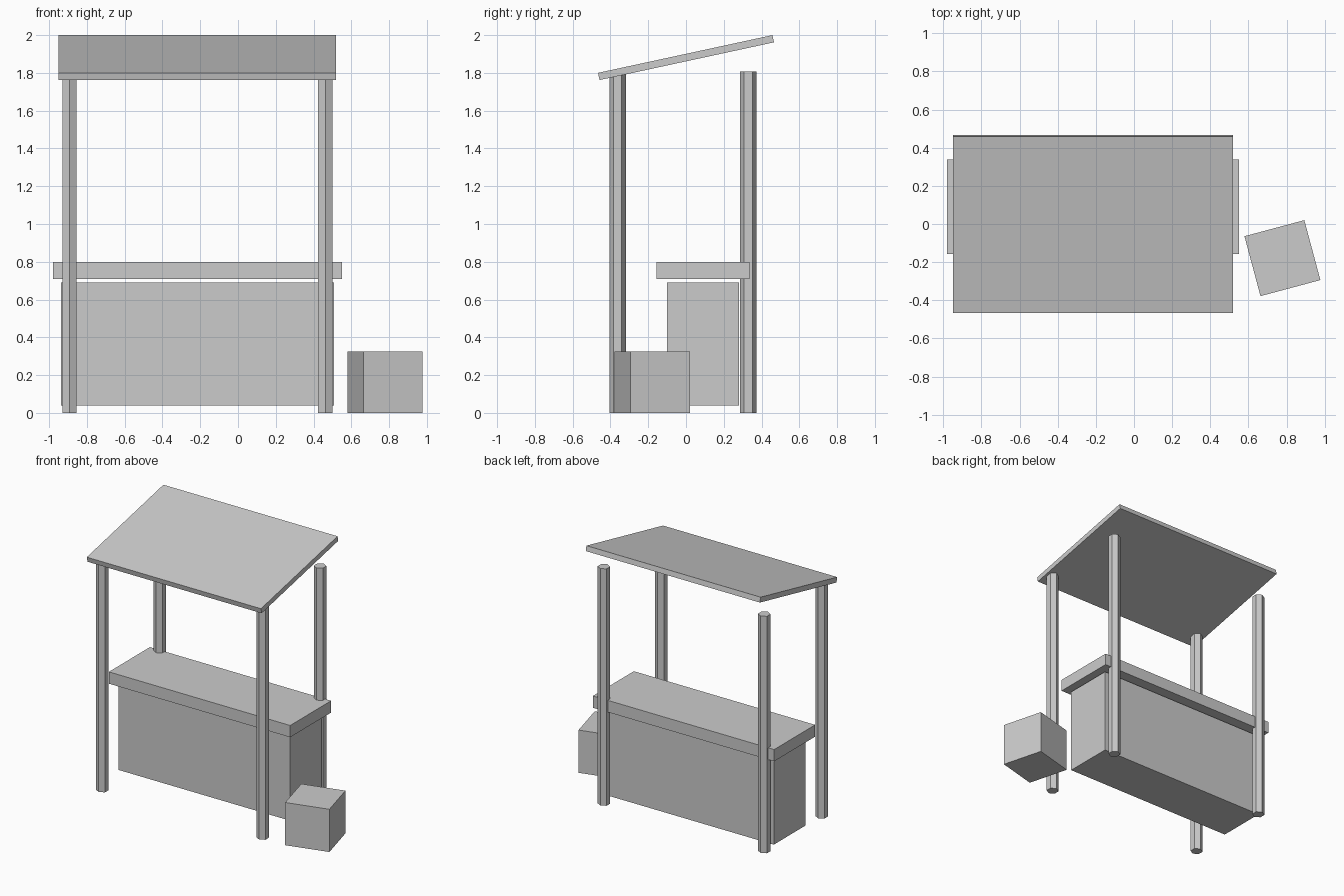
import bpy
import math

if "Cube" in bpy.data.objects:
    bpy.data.objects.remove(bpy.data.objects["Cube"])

CX = -0.215  # centre line of the stall


def box(name, center, size, rot=(0, 0, 0)):
    bpy.ops.mesh.primitive_cube_add(size=1, location=center, rotation=rot)
    ob = bpy.context.object
    ob.name = name
    ob.scale = size
    return ob


# counter body and slightly raised worktop
box("counter_body", (CX, 0.09, 0.365), (1.444, 0.38, 0.65))
box("counter_top", (CX, 0.09, 0.754), (1.53, 0.494, 0.09))

# four hexagonal posts, a corner facing front and back
POST_H = 1.808
for row, y in (("front", -0.362), ("back", 0.33)):
    for side, s in (("left", -1), ("right", 1)):
        bpy.ops.mesh.primitive_cylinder_add(
            vertices=6, radius=0.0435, depth=POST_H,
            location=(CX + s * 0.677, y, POST_H / 2))
        bpy.context.object.name = f"{row}_{side}_post"

# sloping roof of six planks, butted side by side
PLANKS, WIDTH = 6, 0.245
for i in range(PLANKS):
    x = CX + (i - (PLANKS - 1) / 2) * WIDTH
    box(f"roof_plank_{i + 1}", (x, 0, 1.881), (WIDTH, 0.945, 0.039),
        (math.radians(12.2), 0, 0))

# turned crate beside the stall
box("crate", (0.778, -0.179, 0.163), (0.325, 0.325, 0.326),
    (0, 0, math.radians(15)))
